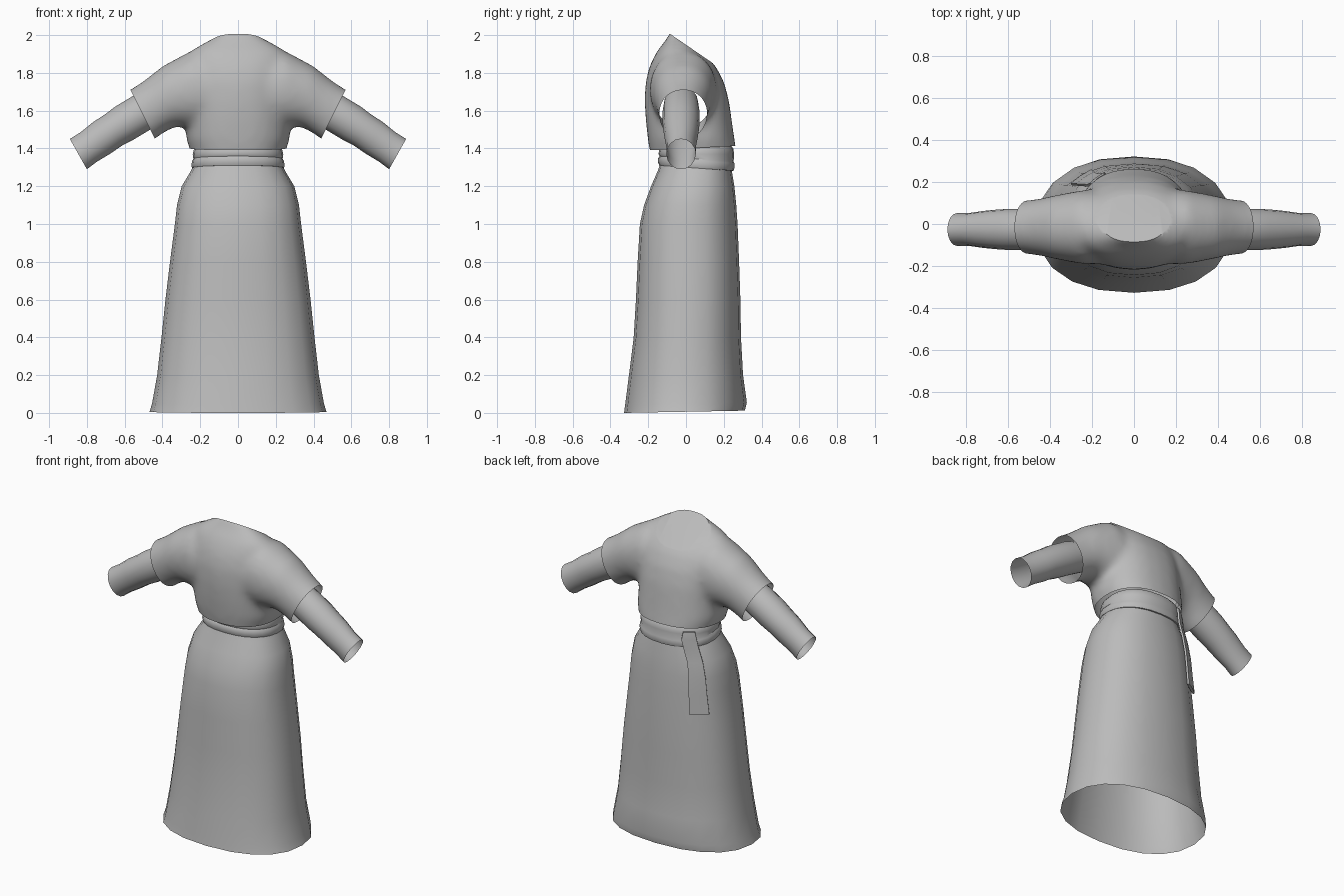
import bpy, bmesh, math
from mathutils import Vector

if "Cube" in bpy.data.objects:
    bpy.data.objects.remove(bpy.data.objects["Cube"])

cloth = bpy.data.materials.new("grey cloth")
cloth.diffuse_color = (0.5, 0.5, 0.5, 1)
cloth.use_nodes = True
cloth.node_tree.nodes["Principled BSDF"].inputs["Base Color"].default_value = cloth.diffuse_color


def ring(center, u, v, sides=24, power=2.3):
    """Rounded loop of points around a centre, spanned by half-axes u and v."""
    c, u, v = Vector(center), Vector(u), Vector(v)
    pts = []
    for i in range(sides):
        a = 2 * math.pi * i / sides
        f = lambda t: math.copysign(abs(t) ** (2 / power), t)
        pts.append(c + u * f(math.cos(a)) + v * f(math.sin(a)))
    return pts


def level(z, hx, y0, y1, sides=24, power=2.3, tilt=0.0):
    """Horizontal loop from half width and front/back limits, optionally tilted."""
    cy, hy = (y0 + y1) / 2, (y1 - y0) / 2
    return ring((0, cy, z), (hx, 0, 0), (0, hy, tilt), sides, power)


def loft(bm, rings, caps=False):
    loops = [[bm.verts.new(p) for p in r] for r in rings]
    n = len(loops[0])
    for a, b in zip(loops, loops[1:]):
        for i in range(n):
            j = (i + 1) % n
            bm.faces.new((a[i], a[j], b[j], b[i]))
    if caps:
        bm.faces.new(loops[0][::-1])
        bm.faces.new(loops[-1])


def finish(bm, name, angle=40):
    bmesh.ops.recalc_face_normals(bm, faces=bm.faces[:])
    mesh = bpy.data.meshes.new(name)
    bm.to_mesh(mesh)
    bm.free()
    mesh.materials.append(cloth)
    ob = bpy.data.objects.new(name, mesh)
    bpy.context.collection.objects.link(ob)
    for o in bpy.context.selected_objects:
        o.select_set(False)
    ob.select_set(True)
    bpy.context.view_layer.objects.active = ob
    bpy.ops.object.shade_smooth_by_angle(angle=math.radians(angle))
    return ob


# Skirt: open bell, rows are height, half width, front, back
SKIRT = [(0.006, 0.468, -0.328, 0.312), (0.05, 0.455, -0.322, 0.322),
         (0.2, 0.428, -0.302, 0.302), (0.4, 0.405, -0.277, 0.291),
         (0.6, 0.384, -0.265, 0.288), (0.8, 0.36, -0.256, 0.281),
         (1.0, 0.334, -0.244, 0.273), (1.1, 0.323, -0.222, 0.266),
         (1.2, 0.298, -0.185, 0.256), (1.28, 0.25, -0.15, 0.243),
         (1.34, 0.222, -0.13, 0.235)]
bm = bmesh.new()
loft(bm, [level(*r, sides=20, tilt=0.006 if r[0] < 0.1 else 0) for r in SKIRT])
finish(bm, "skirt")

# Belt: two soft wraps, lower at the back
BELT = [(1.42, 0.215, -0.12, 0.235), (1.40, 0.232, -0.14, 0.25),
        (1.37, 0.24, -0.146, 0.255), (1.345, 0.236, -0.14, 0.252),
        (1.335, 0.243, -0.147, 0.256), (1.31, 0.247, -0.147, 0.256),
        (1.296, 0.243, -0.142, 0.252), (1.295, 0.222, -0.12, 0.235)]
bm = bmesh.new()
loft(bm, [level(*r, tilt=-0.014 if r[0] < 1.36 else 0) for r in BELT])
finish(bm, "belt")


# Sash end hanging from the back left of the belt
def skirt_limits(z):
    for a, b in zip(SKIRT, SKIRT[1:]):
        if a[0] <= z <= b[0]:
            t = (z - a[0]) / (b[0] - a[0])
            return [p + (q - p) * t for p, q in zip(a[1:], b[1:])]
    return SKIRT[-1][1:]


bm = bmesh.new()
rows = []
for z, half, out in [(1.385, 0.035, 0.026), (1.34, 0.045, 0.034), (1.29, 0.045, 0.022),
                     (1.2, 0.046, 0.012), (1.1, 0.05, 0.012), (1.0, 0.054, 0.012),
                     (0.88, 0.06, 0.012)]:
    hx, y0, y1 = skirt_limits(z)
    a = math.radians(132)
    nrm = Vector((math.cos(a) / hx, 2 * math.sin(a) / (y1 - y0), 0)).normalized()
    side = Vector((-nrm.y, nrm.x, 0))
    e = 2 / 2.3
    mid = Vector((-hx * abs(math.cos(a)) ** e,
                  (y0 + y1) / 2 + (y1 - y0) / 2 * math.sin(a) ** e, z)) + nrm * out
    rows.append([mid + side * s * half - nrm * d
                 for s, d in [(-1, 0.012), (-1, 0), (0, -0.004), (1, 0), (1, 0.012), (0, 0.014)]])
loft(bm, rows, caps=True)
finish(bm, "sash_end", 35)

# Bodice: torso and wide short sleeves fused into one soft skin
TORSO = [(1.33, 0.24, -0.18, 0.265), (1.39, 0.255, -0.193, 0.268),
         (1.45, 0.275, -0.203, 0.257), (1.55, 0.273, -0.214, 0.243),
         (1.65, 0.275, -0.219, 0.229), (1.75, 0.275, -0.215, 0.203),
         (1.83, 0.275, -0.195, 0.162), (1.88, 0.27, -0.173, 0.118),
         (1.92, 0.245, -0.15, 0.07), (1.96, 0.18, -0.118, 0.03),
         (2.0, 0.11, -0.09, -0.01), (2.03, 0.07, -0.08, -0.03)]
# centre x, centre z, lean, half height, half depth
SLEEVE = [(0.10, 1.71, 0.0, 0.19, 0.175), (0.24, 1.71, 0.08, 0.205, 0.178),
          (0.365, 1.675, 0.22, 0.165, 0.155), (0.44, 1.625, 0.36, 0.148, 0.138),
          (0.505, 1.58, 0.46, 0.147, 0.128), (0.58, 1.543, 0.46, 0.149, 0.126)]
bm = bmesh.new()
loft(bm, [level(*r) for r in TORSO], caps=True)
for s in (1, -1):
    loft(bm, [ring((s * x, -0.015, z), (0, w, 0),
                   (s * h * math.sin(t), 0, h * math.cos(t)), power=2.1)
              for x, z, t, h, w in SLEEVE], caps=True)
bodice = finish(bm, "bodice")
mod = bodice.modifiers.new("fuse", 'REMESH')
mod.mode = 'VOXEL'
mod.voxel_size = 0.018
bpy.ops.object.modifier_apply(modifier=mod.name)

bm = bmesh.new()
bm.from_mesh(bodice.data)
for _ in range(8):
    bmesh.ops.smooth_vert(bm, verts=bm.verts[:], factor=0.5,
                          use_axis_x=True, use_axis_y=True, use_axis_z=True)


def trim(point, normal):
    cut = bmesh.ops.bisect_plane(bm, geom=bm.verts[:] + bm.edges[:] + bm.faces[:],
                                 plane_co=point, plane_no=normal, clear_outer=True)
    return [g for g in cut["geom_cut"] if isinstance(g, bmesh.types.BMEdge)]


# Flat slanted neck, open cuffs and open lower hem
neck = trim((0, -0.075, 2.0), Vector((0, 0.13, 0.19)).normalized())
if neck:
    bmesh.ops.triangle_fill(bm, edges=neck, use_beauty=True)
for s in (1, -1):
    trim((s * 0.505, 0, 1.58), Vector((s * 0.894, 0, -0.447)))
trim((0, 0, 1.40), Vector((0, 0.05, -1)).normalized())
bm.to_mesh(bodice.data)
bm.free()
bpy.ops.object.shade_smooth_by_angle(angle=math.radians(40))

# Narrow under sleeves, open at the wrist
ARM = [(0.40, 1.645, 0.095, 0.09), (0.50, 1.595, 0.1, 0.098), (0.60, 1.535, 0.1, 0.098),
       (0.66, 1.497, 0.094, 0.094), (0.72, 1.457, 0.095, 0.088),
       (0.79, 1.408, 0.089, 0.078), (0.845, 1.37, 0.092, 0.078)]
for s, name in ((1, "under_sleeve_right"), (-1, "under_sleeve_left")):
    bm = bmesh.new()
    loft(bm, [ring((s * x, -0.026, z), (0, w, 0), (s * h * 0.49, 0, h * 0.872), 16, 2.0)
              for x, z, h, w in ARM])
    finish(bm, name)
